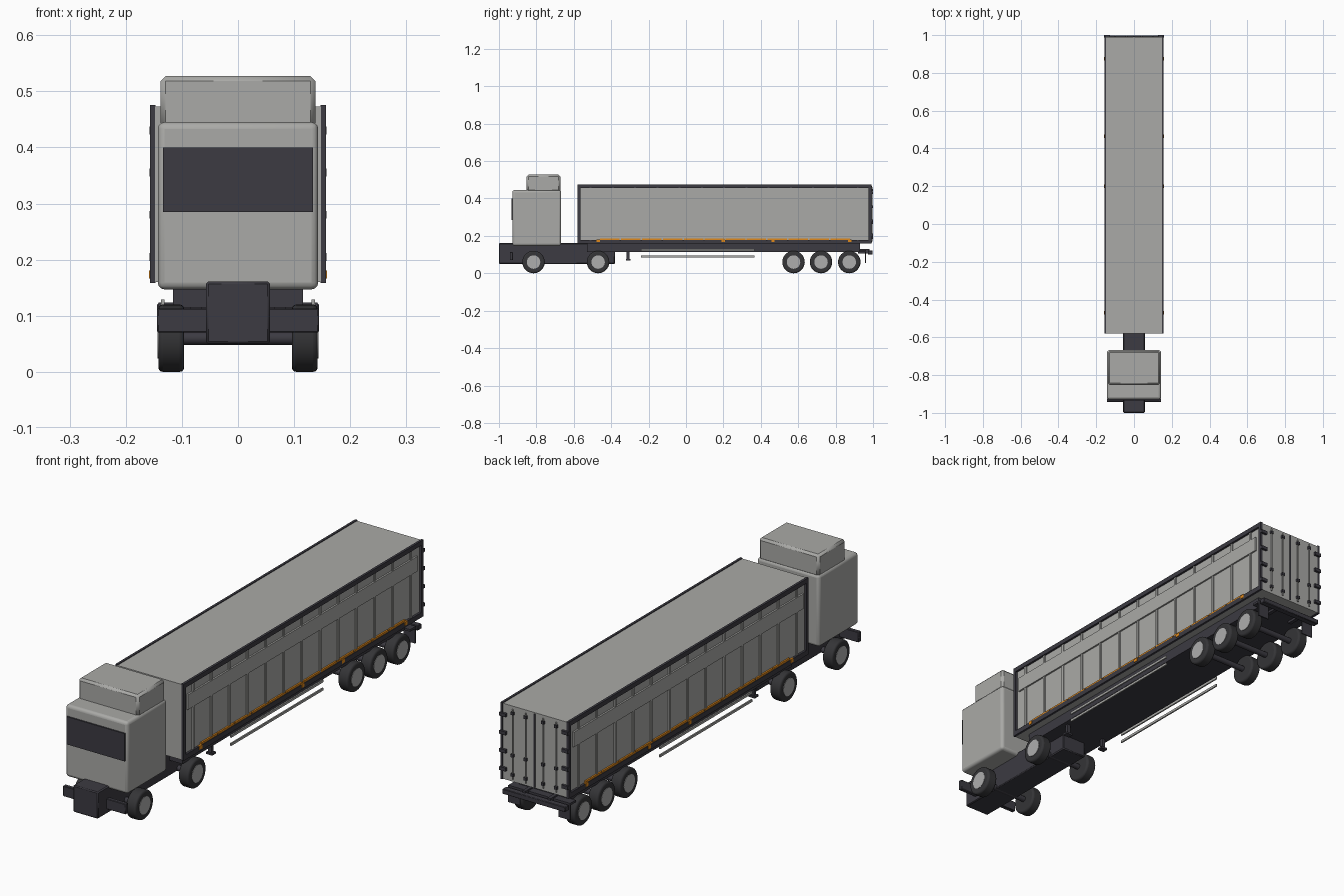
import bpy, math

if "Cube" in bpy.data.objects:
    bpy.data.objects.remove(bpy.data.objects["Cube"])

def material(name, rgb):
    m = bpy.data.materials.new(name)
    m.diffuse_color = (*rgb, 1)
    m.use_nodes = True
    m.node_tree.nodes["Principled BSDF"].inputs["Base Color"].default_value = m.diffuse_color
    return m

GREY = material("body grey", (0.40, 0.40, 0.385))
DARK = material("dark charcoal", (0.045, 0.043, 0.054))
TYRE = material("tyre black", (0.035, 0.035, 0.038))
HUB = material("hub grey", (0.42, 0.42, 0.42))
ORANGE = material("marker orange", (0.75, 0.25, 0.01))

def finish(o, name, mat, bevel=0, seg=1):
    o.name = name
    o.data.materials.append(mat)
    if bevel:
        b = o.modifiers.new("bevel", "BEVEL")
        b.width, b.segments = bevel, seg
        b.limit_method = "ANGLE"
        bpy.ops.object.shade_smooth_by_angle(angle=math.radians(40))
    return o

def box(name, x, y, z, mat, bevel=0, seg=1):
    """Box from (min, max) ranges on each axis."""
    c = [(r[0] + r[1]) / 2 for r in (x, y, z)]
    bpy.ops.mesh.primitive_cube_add(size=1, location=c)
    o = bpy.context.object
    o.scale = [r[1] - r[0] for r in (x, y, z)]
    bpy.ops.object.transform_apply(location=False, rotation=False, scale=True)
    return finish(o, name, mat, bevel, seg)

def pair(name, x, y, z, mat, bevel=0):
    """Same box on the right and left side."""
    box(name + "_right", x, y, z, mat, bevel)
    box(name + "_left", (-x[1], -x[0]), y, z, mat, bevel)

def cylinder(name, r, depth, loc, mat, axis="X", verts=32, bevel=0, seg=1):
    rot = (0, math.pi / 2, 0) if axis == "X" else (0, 0, 0)
    bpy.ops.mesh.primitive_cylinder_add(vertices=verts, radius=r, depth=depth, location=loc, rotation=rot)
    bpy.ops.object.shade_smooth_by_angle(angle=math.radians(40))
    return finish(bpy.context.object, name, mat, bevel, seg)

# Tractor: cab, roof fairing, windscreen, chassis and bumper
box("cab", (-0.143, 0.143), (-0.928, -0.668), (0.147, 0.445), GREY, 0.012, 3)
box("roof_fairing", (-0.138, 0.138), (-0.852, -0.672), (0.435, 0.527), GREY, 0.009)
box("windscreen", (-0.134, 0.134), (-0.934, -0.926), (0.285, 0.40), DARK)
box("tractor_chassis", (-0.057, 0.057), (-1.0, -0.38), (0.05, 0.161), DARK, 0.004)
box("front_bumper", (-0.144, 0.144), (-0.942, -0.925), (0.07, 0.113), DARK, 0.002)

# Trailer: chassis, cargo body and dark edge frame
box("trailer_chassis", (-0.116, 0.116), (-0.53, 0.93), (0.115, 0.162), DARK)
box("cargo_box", (-0.148, 0.148), (-0.58, 0.99), (0.16, 0.473), GREY)
FX = (0.147, 0.157)
pair("top_rail", FX, (-0.58, 0.992), (0.457, 0.476), DARK)
pair("bottom_rail", FX, (-0.58, 0.992), (0.158, 0.179), DARK)
pair("front_post", FX, (-0.58, -0.565), (0.179, 0.457), DARK)
pair("rear_post", FX, (0.977, 0.992), (0.179, 0.457), DARK)

# Trailer sides: ribs, raised band, orange strips and lamps
for i in range(13):
    y = -0.51 + i * 0.119
    pair(f"side_rib_{i}", (0.147, 0.153), (y - 0.005, y + 0.005), (0.179, 0.457), GREY)
pair("side_band", (0.147, 0.155), (-0.55, 0.955), (0.358, 0.420), GREY)
for i in range(12):
    y = -0.46 + i * 0.112
    pair(f"reflective_strip_{i}", (0.147, 0.1545), (y, y + 0.105), (0.179, 0.187), ORANGE)
for i, y in enumerate((-0.47, 0.20, 0.465, 0.875)):
    pair(f"side_lamp_{i}", (0.150, 0.159), (y - 0.009, y + 0.009), (0.166, 0.181), ORANGE)

# Rear doors: centre seal, lock rods, keepers and hinges
box("door_seal", (-0.003, 0.003), (0.988, 0.994), (0.165, 0.468), DARK)
for i, x in enumerate((0.04, 0.10)):
    for s, side in ((1, "right"), (-1, "left")):
        cylinder(f"lock_rod_{i}_{side}", 0.003, 0.29, (s * x, 0.994, 0.316), GREY, "Z", 10)
    for j, z in enumerate((0.19, 0.27, 0.445)):
        pair(f"rod_keeper_{i}_{j}", (x - 0.006, x + 0.006), (0.988, 0.999), (z - 0.006, z + 0.006), DARK)
for j, z in enumerate((0.205, 0.28, 0.355, 0.43)):
    pair(f"door_hinge_{j}", (0.128, 0.1575), (0.988, 1.0), (z - 0.007, z + 0.007), DARK)

# Rear bumper with its hangers, mud flaps and landing legs
box("rear_bumper", (-0.144, 0.144), (0.972, 0.998), (0.101, 0.122), DARK, 0.002)
pair("bumper_hanger", (0.05, 0.065), (0.92, 0.98), (0.105, 0.13), DARK)
pair("mud_flap", (0.089, 0.142), (0.957, 0.962), (0.054, 0.121), DARK)
box("mud_flap_beam", (-0.142, 0.142), (0.925, 0.962), (0.115, 0.124), DARK)
pair("landing_leg", (0.085, 0.1), (-0.317, -0.303), (0.075, 0.12), DARK)
pair("landing_foot", (0.078, 0.107), (-0.322, -0.298), (0.068, 0.076), DARK)

# Side guard rails
for i, z in enumerate((0.090, 0.124)):
    pair(f"guard_rail_{i}", (0.131, 0.137), (-0.24, 0.365), (z - 0.005, z + 0.005), GREY)

# Wheels and axles
for i, y in enumerate((-0.815, -0.47, 0.575, 0.722, 0.873)):
    cylinder(f"axle_{i}", 0.012, 0.2, (0, y, 0.06), DARK, verts=12)
    for s, side in ((1, "right"), (-1, "left")):
        cylinder(f"tyre_{i}_{side}", 0.06, 0.046, (s * 0.119, y, 0.06), TYRE, bevel=0.008, seg=3)
        cylinder(f"hub_{i}_{side}", 0.036, 0.006, (s * 0.1405, y, 0.06), HUB)
